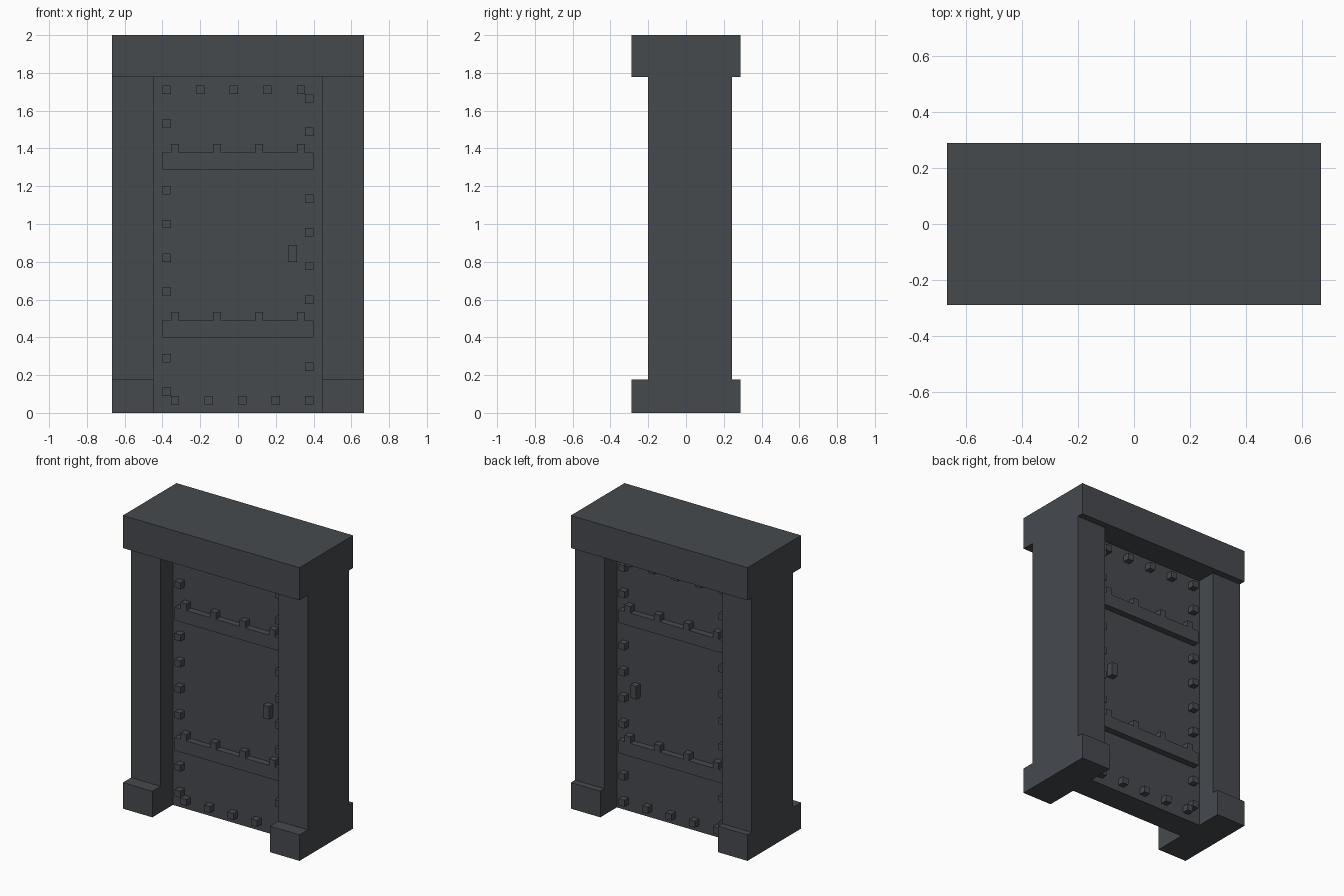
import bpy
import bmesh
from mathutils import Vector

cube = bpy.data.objects.get("Cube")
if cube:
    bpy.data.objects.remove(cube, do_unlink=True)

U = 2 / 45            # one block of the grid the doorway is laid out on
MID_Y = 0.5           # the door and pillars sit half a block behind centre
DOOR_HALF = 2         # half the thickness of the door

iron = bpy.data.materials.new("dark_iron")
iron.use_nodes = True
iron.diffuse_color = (0.061, 0.068, 0.076, 1)
shader = next(n for n in iron.node_tree.nodes if n.type == 'BSDF_PRINCIPLED')
shader.inputs["Base Color"].default_value = iron.diffuse_color


def finish(name, bm):
    """Scale block units to scene units and make the object."""
    bmesh.ops.scale(bm, vec=(U, U, U), verts=bm.verts)
    bmesh.ops.recalc_face_normals(bm, faces=bm.faces)
    mesh = bpy.data.meshes.new(name)
    bm.to_mesh(mesh)
    bm.free()
    mesh.materials.append(iron)
    obj = bpy.data.objects.new(name, mesh)
    bpy.context.collection.objects.link(obj)
    return obj


def add_box(bm, low, high):
    low, high = Vector(low), Vector(high)
    verts = bmesh.ops.create_cube(bm, size=1)["verts"]
    bmesh.ops.scale(bm, vec=high - low, verts=verts)
    bmesh.ops.translate(bm, vec=(low + high) / 2, verts=verts)


def add_prism(bm, outline, direction):
    """Extrude a closed outline of points along a direction."""
    face = bm.faces.new([bm.verts.new(p) for p in outline])
    new = bmesh.ops.extrude_face_region(bm, geom=[face], use_keep_orig=True)["geom"]
    moved = [g for g in new if isinstance(g, bmesh.types.BMVert)]
    bmesh.ops.translate(bm, vec=direction, verts=moved)


def box(name, low, high):
    bm = bmesh.new()
    add_box(bm, low, high)
    return finish(name, bm)


# Lintel and door slab
box("lintel", (-15, -6.5, 40), (15, 6.5, 45))
box("door", (-10, MID_Y - DOOR_HALF, 0), (10, MID_Y + DOOR_HALF, 40))

# Pillars with projecting feet, mirrored across the doorway
profile = [(-6.5, 0), (6.5, 0), (6.5, 4), (5.5, 4),
           (5.5, 40), (-4.5, 40), (-4.5, 4), (-6.5, 4)]
for side, start in (("right", -15), ("left", 10)):
    bm = bmesh.new()
    add_prism(bm, [(start, y, z) for y, z in profile], (5, 0, 0))
    finish(side + "_pillar", bm)

# Rivet positions: staggered rows around the edge, skipping the straps
strap_heights = (9, 29)
rivets = {(-9, z) for z in range(2, 39, 4)}
rivets |= {(8, z) for z in range(1, 38, 4)}
rivets |= {(x, 38) for x in range(-9, 8, 4)}
rivets |= {(x, 1) for x in range(-8, 9, 4)}
rivets = sorted((x, z) for x, z in rivets
                if not any(s <= z < s + 2 for s in strap_heights))

# Fittings one block deep on both faces of the door
for face, y in (("front", MID_Y - DOOR_HALF - 1), ("back", MID_Y + DOOR_HALF)):
    bm = bmesh.new()
    for x, z in rivets:
        add_box(bm, (x, y, z), (x + 1, y + 1, z + 1))
    finish(face + "_rivets", bm)

    box(face + "_handle", (6, y, 18), (7, y + 1, 20))

    # Straps with four lugs along the top edge
    for label, z in zip(("lower", "upper"), strap_heights):
        outline = [(9, y, z), (-9, y, z), (-9, y, z + 2)]
        for x in range(-8, 8, 5):
            outline += [(x, y, z + 2), (x, y, z + 3),
                        (x + 1, y, z + 3), (x + 1, y, z + 2)]
        outline.append((9, y, z + 2))
        bm = bmesh.new()
        add_prism(bm, outline, (0, 1, 0))
        finish(f"{face}_{label}_strap", bm)
